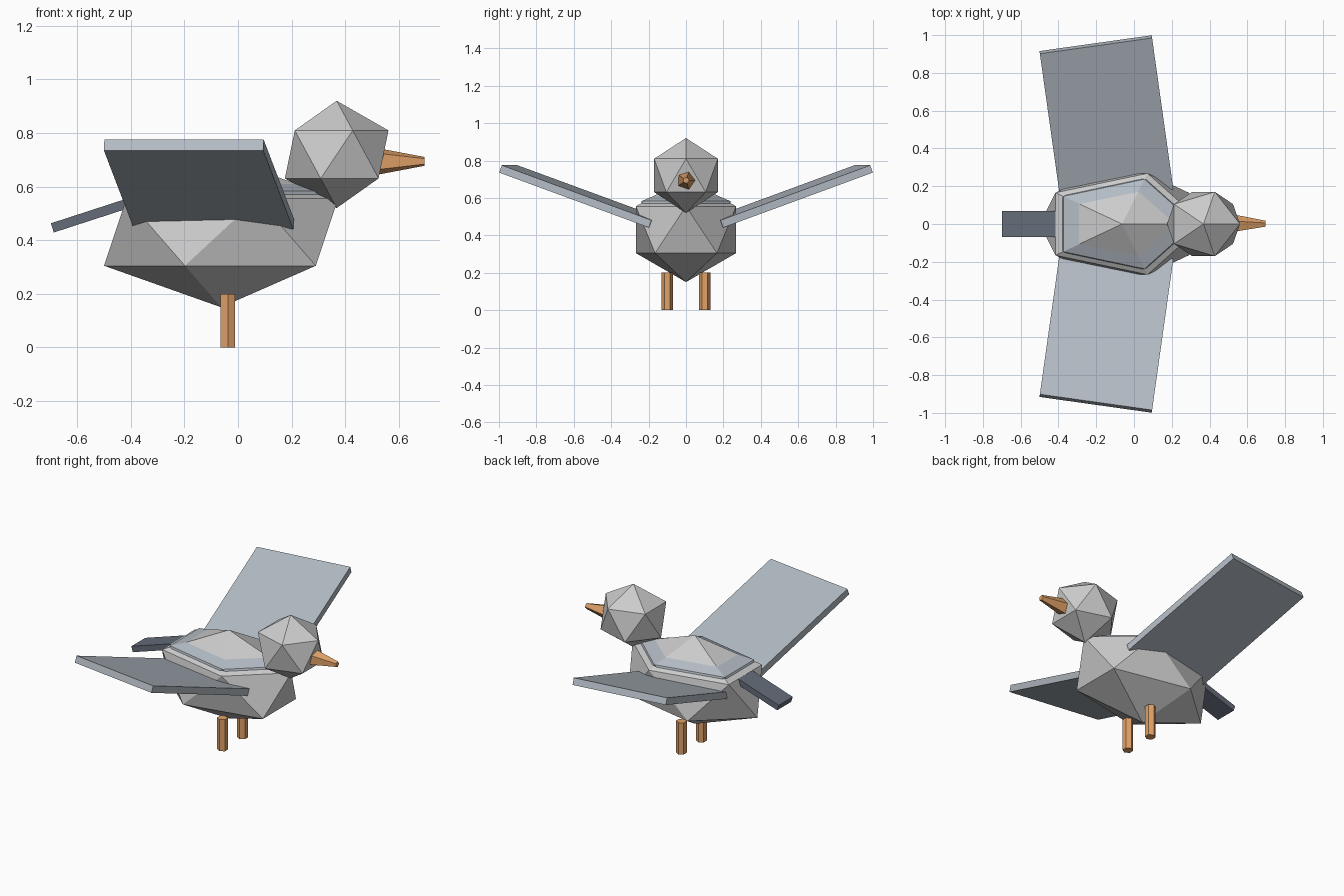
import bpy
from math import radians

if "Cube" in bpy.data.objects:
    bpy.data.objects.remove(bpy.data.objects["Cube"])


def paint(name, color):
    mat = bpy.data.materials.new(name)
    mat.diffuse_color = (*color, 1)
    mat.use_nodes = True
    mat.node_tree.nodes["Principled BSDF"].inputs["Base Color"].default_value = mat.diffuse_color
    return mat


slate = paint("slate", (0.45, 0.50, 0.55))
dark = paint("dark_slate", (0.13, 0.15, 0.19))
orange = paint("orange", (0.75, 0.36, 0.14))


def finish(name, mat):
    ob = bpy.context.object
    ob.name = name
    if mat:
        ob.data.materials.append(mat)
    return ob


def ico(name, loc, scale, mat=None):
    bpy.ops.mesh.primitive_ico_sphere_add(subdivisions=1, radius=1, location=loc)
    bpy.context.object.scale = scale
    return finish(name, mat)


def box(name, loc, size, rot, mat):
    bpy.ops.mesh.primitive_cube_add(size=1, location=loc, rotation=[radians(a) for a in rot])
    bpy.context.object.scale = size
    return finish(name, mat)


# Body, the slate back panel that just breaks its surface, and head
ico("body", (-0.063, 0, 0.43), (0.488, 0.315, 0.28))
ico("back_panel", (-0.063, 0, 0.5), (0.43, 0.279, 0.185), slate)
ico("head", (0.368, 0, 0.72), (0.216, 0.2, 0.2))

# Beak: five-sided tapered cone pointing along +x
bpy.ops.mesh.primitive_cone_add(vertices=5, radius1=0.057, radius2=0.0175, depth=0.2,
                                location=(0.595, 0, 0.694), rotation=(0, radians(90), 0))
finish("beak", orange)

# Tail slab
box("tail", (-0.526, 0, 0.5), (0.35, 0.14, 0.036), (0, -18, 0), dark)

# Mirrored wings and legs
for side, s in (("left", 1), ("right", -1)):
    box(side + "_wing", (-0.146, s * 0.55, 0.608), (0.6, 0.86, 0.042), (s * 20, 0, s * 8), slate)
    bpy.ops.mesh.primitive_cylinder_add(vertices=6, radius=0.031, depth=0.2,
                                        location=(-0.038, s * 0.1, 0.1))
    finish(side + "_leg", orange)
